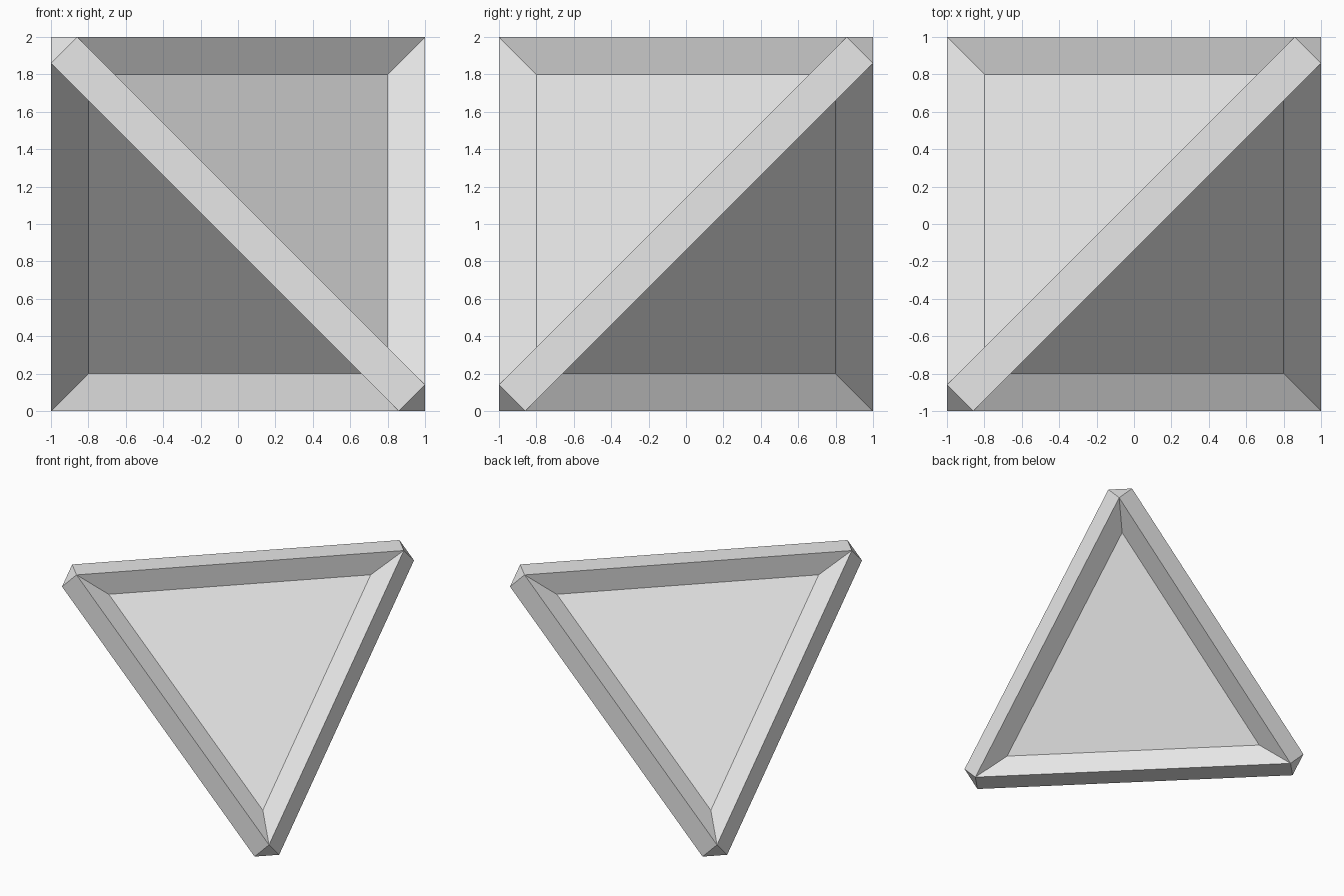
import bpy
import bmesh
from mathutils import Vector

CUT = 0.14      # how far each corner is trimmed along the cube edges
RECESS = 0.8    # scale of the sunken panels towards the centre

cube = bpy.data.objects.get("Cube")
if cube:
    bpy.data.objects.remove(cube, do_unlink=True)

grey = bpy.data.materials.new("light grey")
grey.use_nodes = True
colour = (0.8, 0.8, 0.8, 1)
grey.diffuse_color = colour
grey.node_tree.nodes["Principled BSDF"].inputs["Base Color"].default_value = colour

# Tetrahedron on alternate cube corners, each corner trimmed to a small triangle
bm = bmesh.new()
for corner in ((1, 1, 1), (-1, -1, 1), (1, -1, -1), (-1, 1, -1)):
    for axis in range(3):
        point = Vector(corner)
        point[axis] *= 1 - CUT
        bm.verts.new(point)
bmesh.ops.convex_hull(bm, input=bm.verts[:])

# Merge the flat edge strips into single rectangles
bmesh.ops.dissolve_limit(bm, angle_limit=0.02, verts=bm.verts[:], edges=bm.edges[:])
bmesh.ops.recalc_face_normals(bm, faces=bm.faces[:])

# Sink the four large triangles, leaving sloped walls around each panel
panels = [f for f in bm.faces if len(f.verts) == 3 and f.calc_area() > 1]
sunk = bmesh.ops.extrude_discrete_faces(bm, faces=panels)["faces"]
for face in sunk:
    for vert in face.verts:
        vert.co *= RECESS

# Stand it on the ground
bmesh.ops.translate(bm, verts=bm.verts[:], vec=(0, 0, 1))
bmesh.ops.recalc_face_normals(bm, faces=bm.faces[:])

mesh = bpy.data.meshes.new("recessed_tetrahedron")
bm.to_mesh(mesh)
bm.free()
mesh.materials.append(grey)
bpy.context.collection.objects.link(bpy.data.objects.new("recessed_tetrahedron", mesh))
